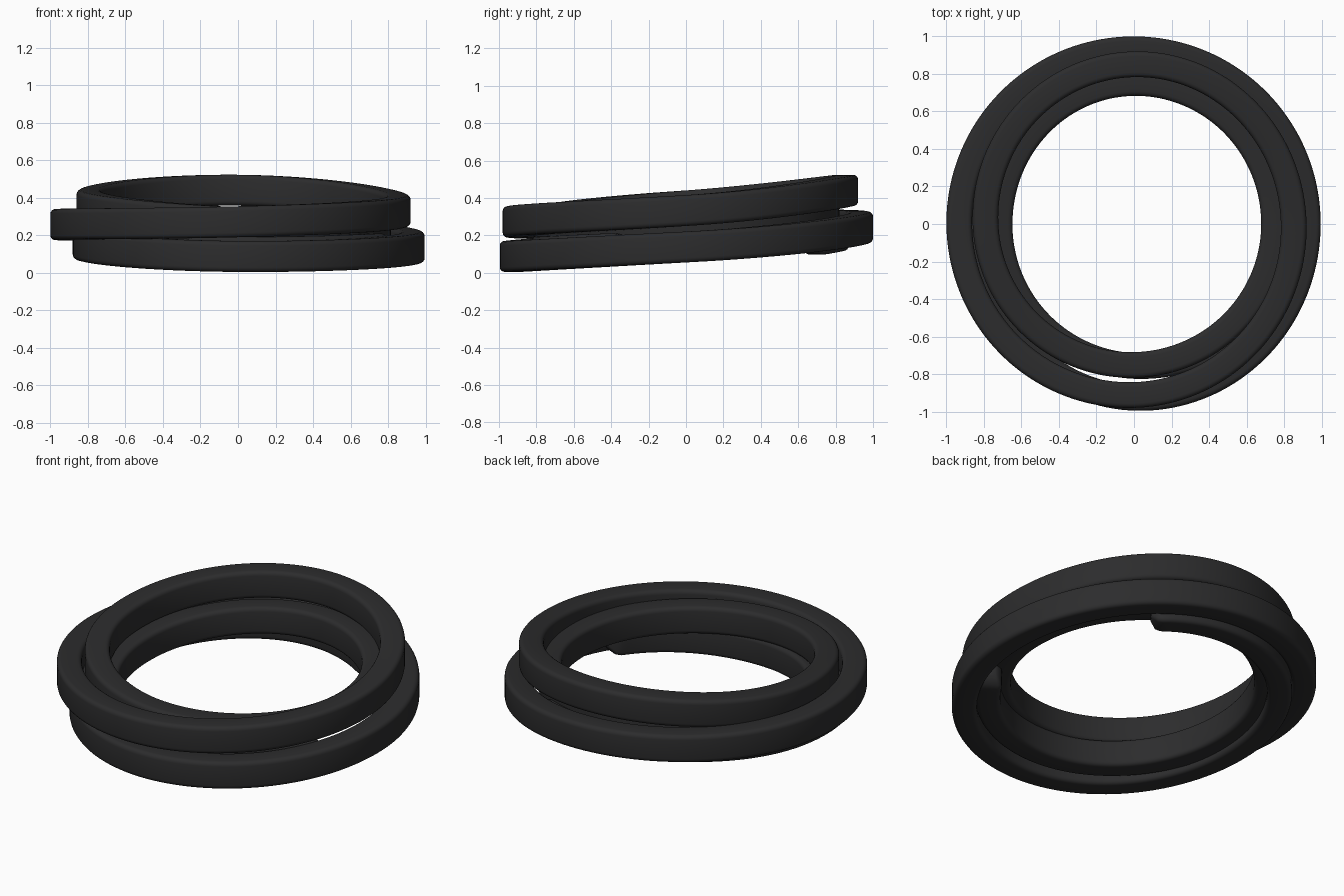
import bpy, bmesh, math

if "Cube" in bpy.data.objects:
    bpy.data.objects.remove(bpy.data.objects["Cube"])

# dark rubber colour
mat = bpy.data.materials.new("charcoal black")
mat.diffuse_color = (0.025, 0.025, 0.026, 1)
mat.use_nodes = True
mat.node_tree.nodes["Principled BSDF"].inputs["Base Color"].default_value = mat.diffuse_color

# path keys every quarter turn, starting at the right: (outer radius, bottom height)
KEYS = [(.85, .03), (.87, .118), (.88, .075), (.995, .005), (.995, .055), (1.0, .16),
        (1.0, .175), (.98, .19), (.92, .25), (.92, .358), (.86, .275), (.82, .185),
        (.815, .165), (.82, .19), (.785, .11), (.825, .03), (.90, .055)]
T_START, T_END = 0.63, 15.75
THICK, HIGH, ROUND = 0.137, 0.165, 0.025
STEPS = 40  # rings per quarter turn


def smooth_key(t):
    """Catmull-Rom interpolation along the keys."""
    i = max(0, min(int(math.floor(t)), len(KEYS) - 2))
    f = t - i
    p = [KEYS[max(0, min(len(KEYS) - 1, i + k))] for k in (-1, 0, 1, 2)]
    return [0.5 * (2 * b + (c - a) * f + (2 * a - 5 * b + 4 * c - d) * f * f
                   + (3 * b - a - 3 * c + d) * f ** 3)
            for a, b, c, d in zip(*p)]


def section():
    """Rounded rectangle around its centre."""
    pts = []
    for k, (sx, sz) in enumerate(((1, 1), (-1, 1), (-1, -1), (1, -1))):
        for j in range(5):
            a = math.pi / 2 * (k + j / 4)
            pts.append((sx * (THICK / 2 - ROUND) + ROUND * math.cos(a),
                        sz * (HIGH / 2 - ROUND) + ROUND * math.sin(a)))
    return pts


# coiled band swept along the path, with rounded ends
bm = bmesh.new()
prof = section()
rings = []
count = int((T_END - T_START) * STEPS)
for n in range(count + 1):
    t = T_START + (T_END - T_START) * n / count
    ro, zb = smooth_key(t)
    ang = math.pi / 2 * t
    d = min(t - T_START, T_END - t) / 0.06
    s = 0.4 + 0.6 * math.sqrt(max(0, 1 - (1 - min(d, 1)) ** 2))
    ring = []
    for u, v in prof:
        r = ro - THICK / 2 + u * s
        ring.append(bm.verts.new((r * math.cos(ang), r * math.sin(ang), zb + HIGH / 2 + v * s)))
    rings.append(ring)
m = len(prof)
for a, b in zip(rings, rings[1:]):
    for i in range(m):
        bm.faces.new((a[i], a[(i + 1) % m], b[(i + 1) % m], b[i]))
bm.faces.new(rings[0])
bm.faces.new(rings[-1])
bmesh.ops.recalc_face_normals(bm, faces=bm.faces)
for f in bm.faces:
    f.smooth = True
me = bpy.data.meshes.new("coiled_band")
bm.to_mesh(me)
bm.free()
me.materials.append(mat)
ob = bpy.data.objects.new("coiled_band", me)
bpy.context.collection.objects.link(ob)
